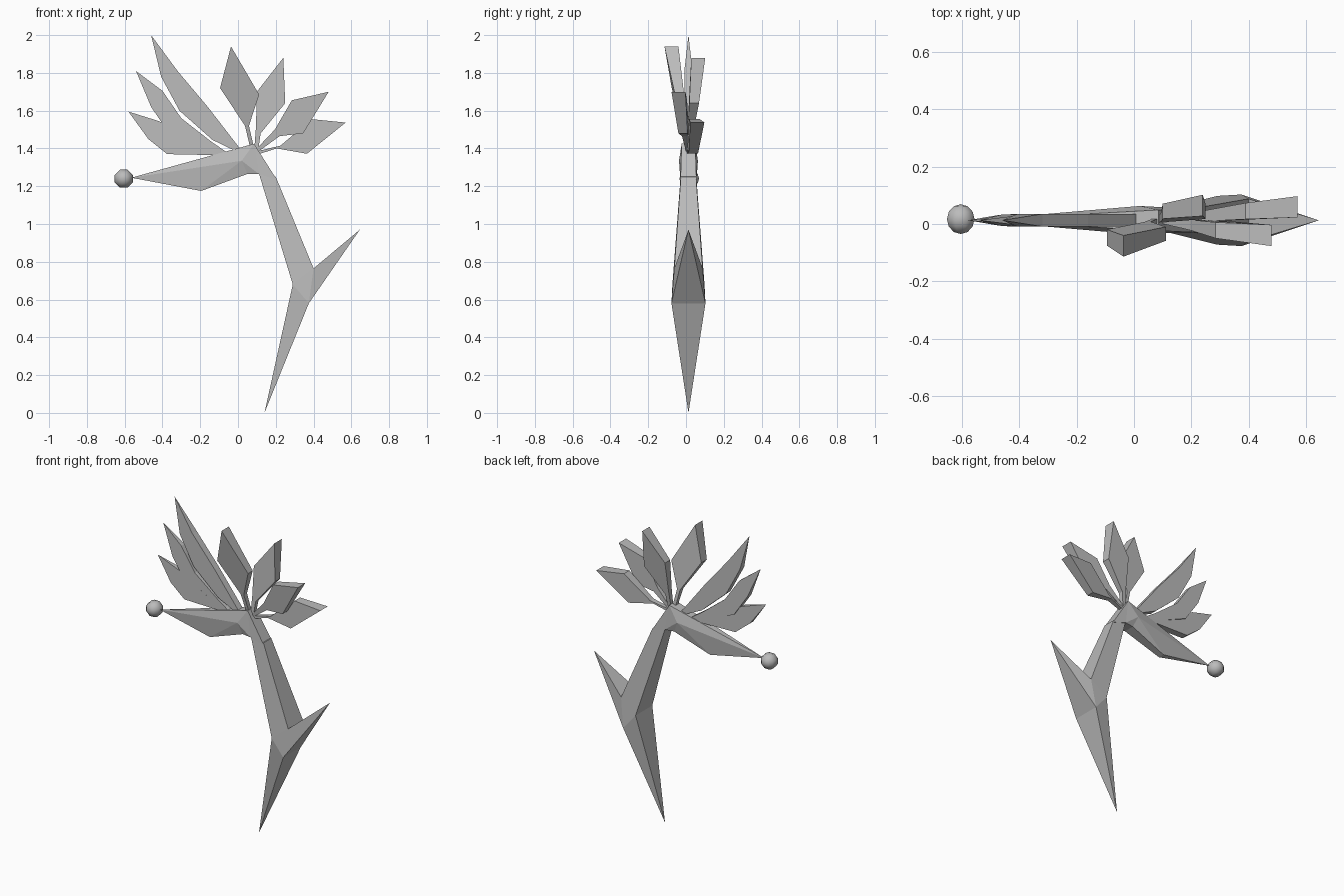
import bpy
import bmesh
from math import radians
from mathutils import Vector

if "Cube" in bpy.data.objects:
    bpy.data.objects.remove(bpy.data.objects["Cube"], do_unlink=True)

GREY = (0.5, 0.5, 0.5, 1)
MID = 0.013  # y of the plant's middle plane
grey = bpy.data.materials.new("plain grey")
grey.use_nodes = True
grey.diffuse_color = GREY
grey.node_tree.nodes["Principled BSDF"].inputs["Base Color"].default_value = GREY


def finish(name, bm):
    bmesh.ops.remove_doubles(bm, verts=bm.verts, dist=0.0005)
    bmesh.ops.recalc_face_normals(bm, faces=bm.faces)
    mesh = bpy.data.meshes.new(name)
    bm.to_mesh(mesh)
    bm.free()
    mesh.materials.append(grey)
    obj = bpy.data.objects.new(name, mesh)
    bpy.context.collection.objects.link(obj)
    return obj


def slab(name, outline, span):
    """Solid from an x-z outline; span(x, z) gives its front and back y."""
    bm = bmesh.new()
    sides = [[bm.verts.new((x, span(x, z)[k], z)) for x, z in outline] for k in (0, 1)]
    bm.faces.new(sides[0])
    bm.faces.new(sides[1][::-1])
    for i in range(len(outline)):
        bm.faces.new((sides[0][i - 1], sides[1][i - 1], sides[1][i], sides[0][i]))
    return finish(name, bm)


def mirrored_solid(name, points, panels, bridges):
    """Side panels mirrored across the middle plane, joined by bridging strips."""
    bm = bmesh.new()
    pair = {}
    for key, (x, half, z) in points.items():
        front = bm.verts.new((x, MID - half, z))
        pair[key] = (front, bm.verts.new((x, MID + half, z)) if half else front)
    for panel in panels:
        for k in (0, 1):
            bm.faces.new([pair[key][k] for key in panel])
    for a, b in bridges:
        ring = (pair[a][0], pair[b][0], pair[b][1], pair[a][1])
        bm.faces.new(list(dict.fromkeys(ring)))
    return finish(name, bm)


# Stem with its pointed foot and side thorn
mirrored_solid(
    "stem",
    {
        "foot": (0.14, 0, 0.0), "left": (0.29, 0.085, 0.68),
        "right": (0.375, 0.09, 0.58), "crotch": (0.4, 0.075, 0.765),
        "thorn": (0.645, 0, 0.97), "neck": (0.11, 0.04, 1.27),
        "nape": (0.2, 0.04, 1.25),
    },
    [("foot", "right", "left"), ("left", "right", "crotch"),
     ("right", "thorn", "crotch"), ("left", "crotch", "nape", "neck")],
    [("foot", "left"), ("foot", "right"), ("right", "thorn"), ("thorn", "crotch"),
     ("crotch", "nape"), ("left", "neck"), ("neck", "nape")],
)

# Beak-shaped flower head
mirrored_solid(
    "flower_head",
    {
        "tip": (-0.565, 0, 1.245), "chin": (-0.195, 0.02, 1.175),
        "throat": (0.05, 0.035, 1.265), "collar": (0.11, 0.045, 1.265),
        "nape": (0.205, 0.042, 1.235), "crown": (0.085, 0.036, 1.425),
        "cheek": (0.02, 0.05, 1.335),
    },
    [("tip", "chin", "cheek"), ("chin", "throat", "cheek"),
     ("throat", "collar", "cheek"), ("collar", "crown", "cheek"),
     ("collar", "nape", "crown"), ("tip", "cheek", "crown")],
    [("tip", "chin"), ("chin", "throat"), ("throat", "collar"),
     ("collar", "nape"), ("nape", "crown"), ("crown", "tip")],
)

# Bead on the end of the beak
bm = bmesh.new()
bmesh.ops.create_uvsphere(bm, u_segments=8, v_segments=6, radius=0.052)
bead = finish("beak_bead", bm)
bead.rotation_euler = (radians(90), radians(22.5), 0)
bead.location = (-0.605, 0.017, 1.24)
for face in bead.data.polygons:
    face.use_smooth = True

# Three long crest feathers, narrowing to a point
crests = {
    "upper": [(-0.46, 2.0), (-0.407, 1.78), (-0.31, 1.6), (-0.135, 1.445),
              (0.0, 1.38), (0.01, 1.4), (-0.16, 1.62), (-0.32, 1.81)],
    "middle": [(-0.54, 1.81), (-0.46, 1.62), (-0.365, 1.48), (-0.17, 1.395),
               (-0.03, 1.36), (-0.14, 1.435), (-0.3, 1.56), (-0.4, 1.705)],
    "lower": [(-0.58, 1.595), (-0.475, 1.45), (-0.375, 1.37), (-0.14, 1.365),
              (-0.03, 1.36), (-0.15, 1.4), (-0.26, 1.46), (-0.42, 1.545)],
}
for label, outline in crests.items():
    def pointed(x, z, tip=Vector(outline[0])):
        half = min(0.022, 0.1 * (Vector((x, z)) - tip).length)
        return MID - half, MID + half
    slab(label + "_crest_feather", outline, pointed)

# Four fan petals on thin stalks, leaning outward and thickening to the tip
ROOT = Vector((0.09, 1.39))
petals = {
    "front_tall": (-0.077, [(-0.037, 1.94), (-0.095, 1.72), (0.037, 1.52), (0.07, 1.38),
                            (0.09, 1.38), (0.058, 1.52), (0.112, 1.685)]),
    "back_tall": (0.065, [(0.24, 1.88), (0.1, 1.7), (0.095, 1.51), (0.085, 1.38),
                          (0.105, 1.38), (0.12, 1.48), (0.25, 1.64)]),
    "front_low": (-0.04, [(0.48, 1.7), (0.285, 1.655), (0.195, 1.5), (0.1, 1.4),
                          (0.11, 1.385), (0.22, 1.465), (0.345, 1.48)]),
    "back_low": (0.06, [(0.57, 1.537), (0.39, 1.555), (0.225, 1.415), (0.1, 1.385),
                        (0.11, 1.37), (0.205, 1.4), (0.365, 1.372)]),
}
for label, (lean, outline) in petals.items():
    def wedge(x, z, lean=lean, reach=(Vector(outline[0]) - ROOT).length):
        t = min(1, (Vector((x, z)) - ROOT).length / reach)
        middle = MID + (lean - MID) * t
        half = 0.01 + 0.027 * t
        return middle - half, middle + half
    slab(label + "_petal", outline, wedge)
